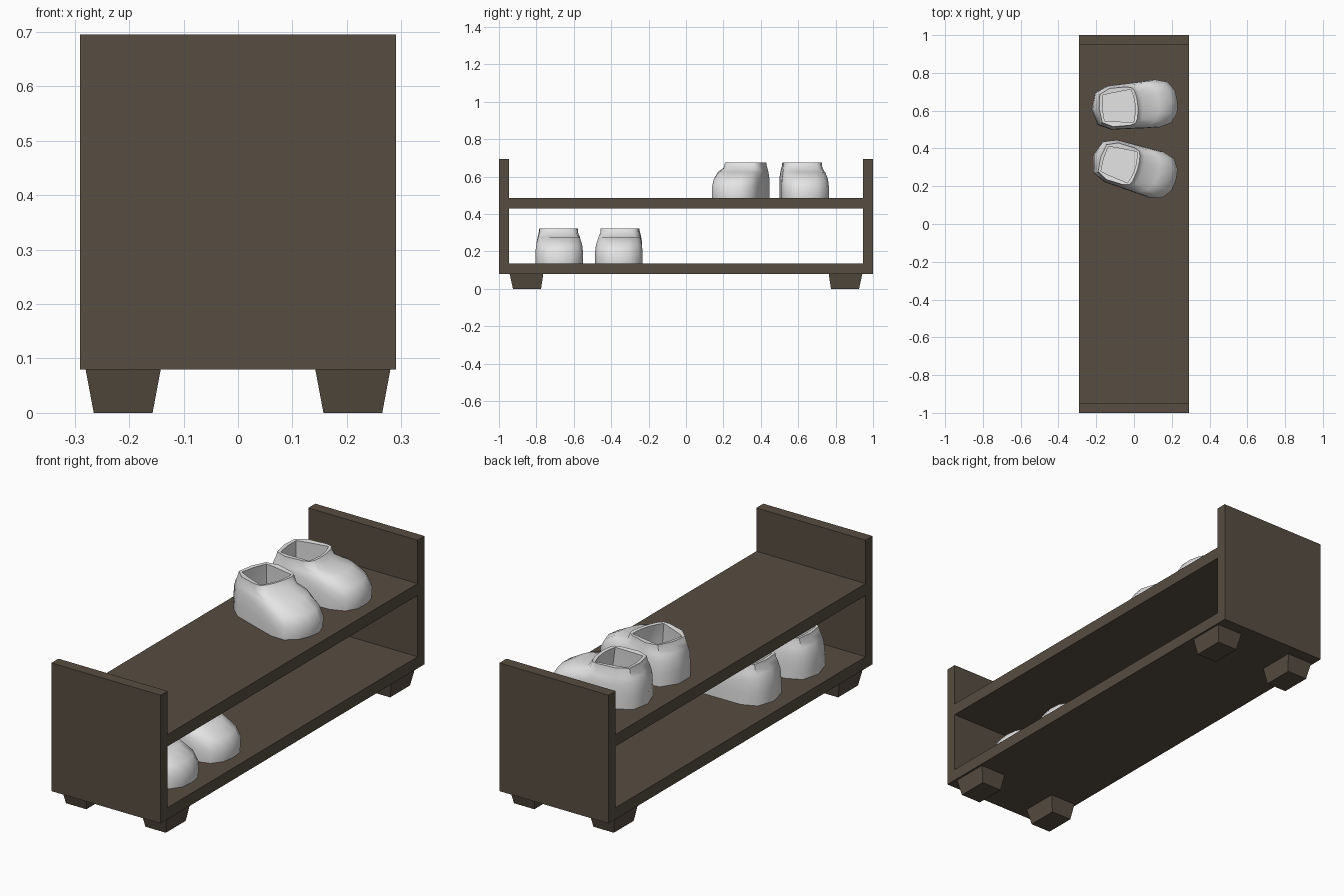
import bpy, bmesh, math
from mathutils import Vector

if "Cube" in bpy.data.objects:
    bpy.data.objects.remove(bpy.data.objects["Cube"])


def material(name, rgb):
    m = bpy.data.materials.new(name)
    m.diffuse_color = (*rgb, 1)
    m.use_nodes = True
    m.node_tree.nodes["Principled BSDF"].inputs["Base Color"].default_value = m.diffuse_color
    return m


WOOD = material("dark wood", (0.095, 0.075, 0.054))
SHOE = material("light grey", (0.78, 0.78, 0.78))


def finish(bm, name, mat):
    bmesh.ops.recalc_face_normals(bm, faces=bm.faces)
    me = bpy.data.meshes.new(name)
    bm.to_mesh(me)
    bm.free()
    me.materials.append(mat)
    ob = bpy.data.objects.new(name, me)
    bpy.context.collection.objects.link(ob)
    return ob


def loft(name, rings, mat):
    """Skin a stack of closed rings and cap both ends."""
    bm = bmesh.new()
    vs = [[bm.verts.new(p) for p in r] for r in rings]
    n = len(vs[0])
    for a, b in zip(vs, vs[1:]):
        for i in range(n):
            j = (i + 1) % n
            bm.faces.new((a[i], a[j], b[j], b[i]))
    bm.faces.new(vs[0])
    bm.faces.new(vs[-1])
    return finish(bm, name, mat)


def rect(x0, x1, y0, y1, z):
    return [(x0, y0, z), (x1, y0, z), (x1, y1, z), (x0, y1, z)]


def box(name, x0, x1, y0, y1, z0, z1):
    return loft(name, [rect(x0, x1, y0, y1, z0), rect(x0, x1, y0, y1, z1)], WOOD)


# Rack: two end panels and two shelves
box("front_panel", -0.29, 0.29, -1, -0.947, 0.08, 0.695)
box("back_panel", -0.29, 0.29, 0.947, 1, 0.08, 0.695)
box("lower_shelf", -0.29, 0.29, -0.947, 0.947, 0.08, 0.136)
box("upper_shelf", -0.29, 0.29, -0.947, 0.947, 0.43, 0.487)

# Tapered feet
for sx, side in ((-1, "left"), (1, "right")):
    for sy, end in ((-1, "front"), (1, "back")):
        loft(f"{end}_{side}_foot",
             [rect(sx * 0.157, sx * 0.265, sy * 0.775, sy * 0.925, 0),
              rect(sx * 0.142, sx * 0.28, sy * 0.763, sy * 0.943, 0.08)], WOOD)

# Shoe half outlines from heel to toe: sole, collar, opening
SOLE = [(-.225, 0), (-.2, .085), (-.13, .117), (0, .122),
        (.12, .127), (.185, .108), (.22, .06), (.228, 0)]
COLLAR = [(-.185, 0), (-.175, .075), (-.12, .102), (-.03, .102),
          (.0, .093), (.012, .07), (.018, .035), (.02, 0)]
OPENING = [(-.168, 0), (-.162, .068), (-.12, .075), (-.05, .082),
           (-.01, .086), (-.002, .06), (.004, .03), (.006, 0)]


def ring(a, b, t, z_heel, z_toe):
    """Blend outline a to b by t, height running from heel to toe, then mirror."""
    half = []
    for k, (p, q) in enumerate(zip(a, b)):
        w = min(max((k - 2) / 2, 0), 1)
        x, y = Vector(p).lerp(Vector(q), t)
        half.append((x, y, z_heel + (z_toe - z_heel) * w))
    return half + [(x, -y, z) for x, y, z in half[-2:0:-1]]


def shoe(name, x, y, z, angle):
    rings = [ring(SOLE, COLLAR, 0, 0, 0),
             ring(SOLE, COLLAR, -0.02, 0.06, 0.055),
             ring(SOLE, COLLAR, 0.12, 0.115, 0.1),
             ring(SOLE, COLLAR, 0.45, 0.145, 0.138),
             ring(SOLE, COLLAR, 0.88, 0.172, 0.153),
             ring(COLLAR, COLLAR, 0, 0.188, 0.188),
             ring(OPENING, OPENING, 0, 0.186, 0.186),
             ring(OPENING, SOLE, 0.1, 0.1, 0.1),
             ring(OPENING, SOLE, 0.1, 0.04, 0.04)]
    ob = loft(name, rings, SHOE)
    ob.location = (x, y, z)
    ob.rotation_euler.z = math.radians(angle)
    bpy.ops.object.select_all(action='DESELECT')
    ob.select_set(True)
    bpy.context.view_layer.objects.active = ob
    bpy.ops.object.shade_smooth_by_angle(angle=math.radians(50))


# Two pairs of shoes, toes toward +x
shoe("upper_shoe_back", 0.0, 0.627, 0.487, 5)
shoe("upper_shoe_front", 0.0, 0.297, 0.487, -17)
shoe("lower_shoe_back", 0.0, -0.355, 0.136, -2)
shoe("lower_shoe_front", 0.0, -0.68, 0.136, 1)
